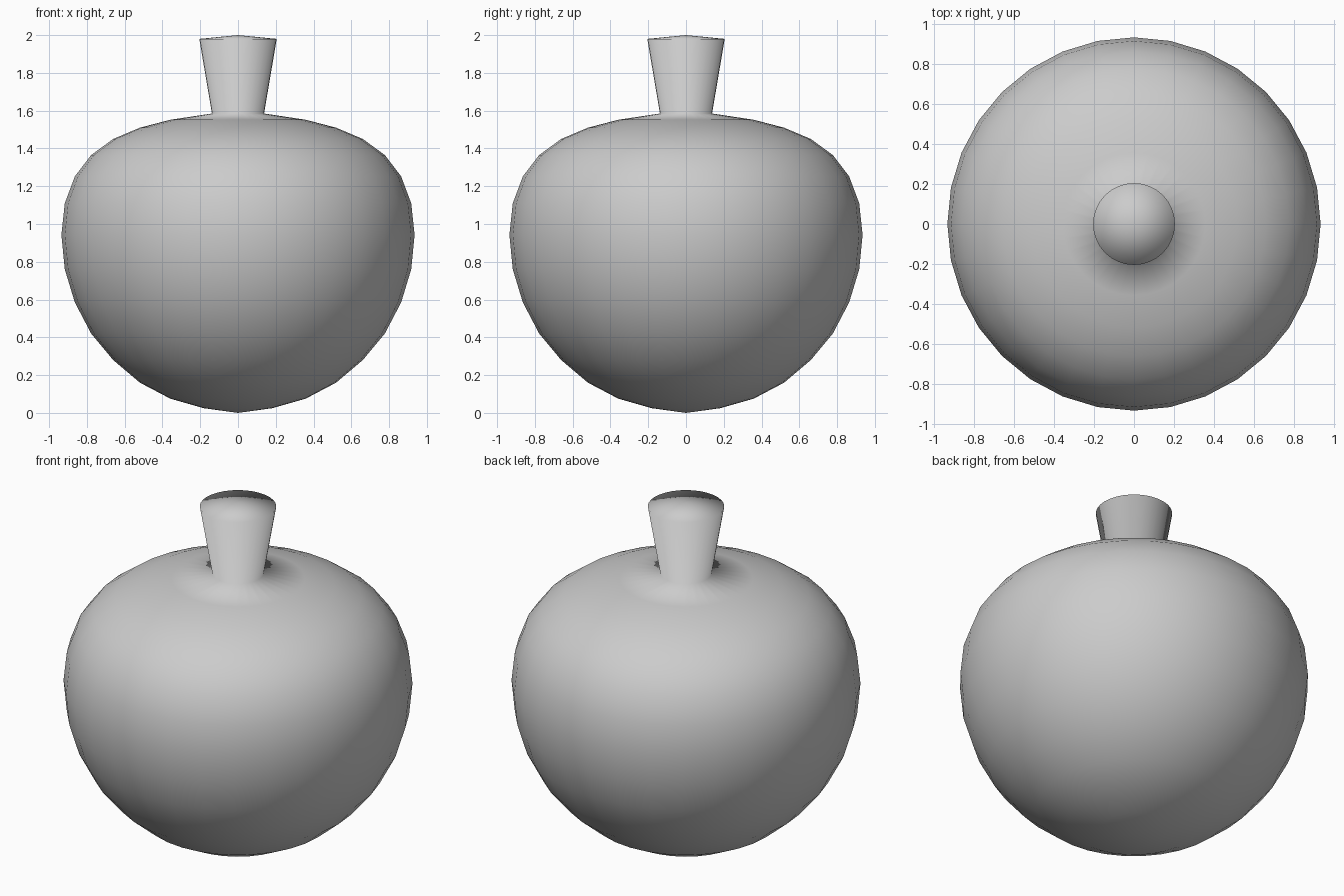
import bpy, bmesh, math

if "Cube" in bpy.data.objects:
    bpy.data.objects.remove(bpy.data.objects["Cube"])

N = 32    # sides around the axis
R = 0.935

# rounded body follows sphere ring radii, then pinches into a flared stem
heights = [0.025, 0.075, 0.16, 0.28, 0.42, 0.585, 0.76, 0.942,
           1.11, 1.252, 1.365, 1.45, 1.51, 1.552]
profile = [(R * math.sin(math.pi * (i + 1) / 16), z) for i, z in enumerate(heights)]
profile += [(0.138, 1.585), (0.205, 1.98)]

bm = bmesh.new()
rings = []
for r, z in profile:
    rings.append([bm.verts.new((r * math.cos(2 * math.pi * k / N),
                                r * math.sin(2 * math.pi * k / N), z)) for k in range(N)])
bottom = bm.verts.new((0, 0, 0))
top = bm.verts.new((0, 0, 2.0))

for k in range(N):
    j = (k + 1) % N
    bm.faces.new((bottom, rings[0][j], rings[0][k]))
    bm.faces.new((top, rings[-1][k], rings[-1][j]))
    for a, b in zip(rings, rings[1:]):
        bm.faces.new((a[k], a[j], b[j], b[k]))

# smooth shading everywhere
for f in bm.faces:
    f.smooth = True
bmesh.ops.recalc_face_normals(bm, faces=bm.faces[:])

mesh = bpy.data.meshes.new("fruit_with_stem")
bm.to_mesh(mesh)
bm.free()
bpy.context.collection.objects.link(bpy.data.objects.new("fruit_with_stem", mesh))
